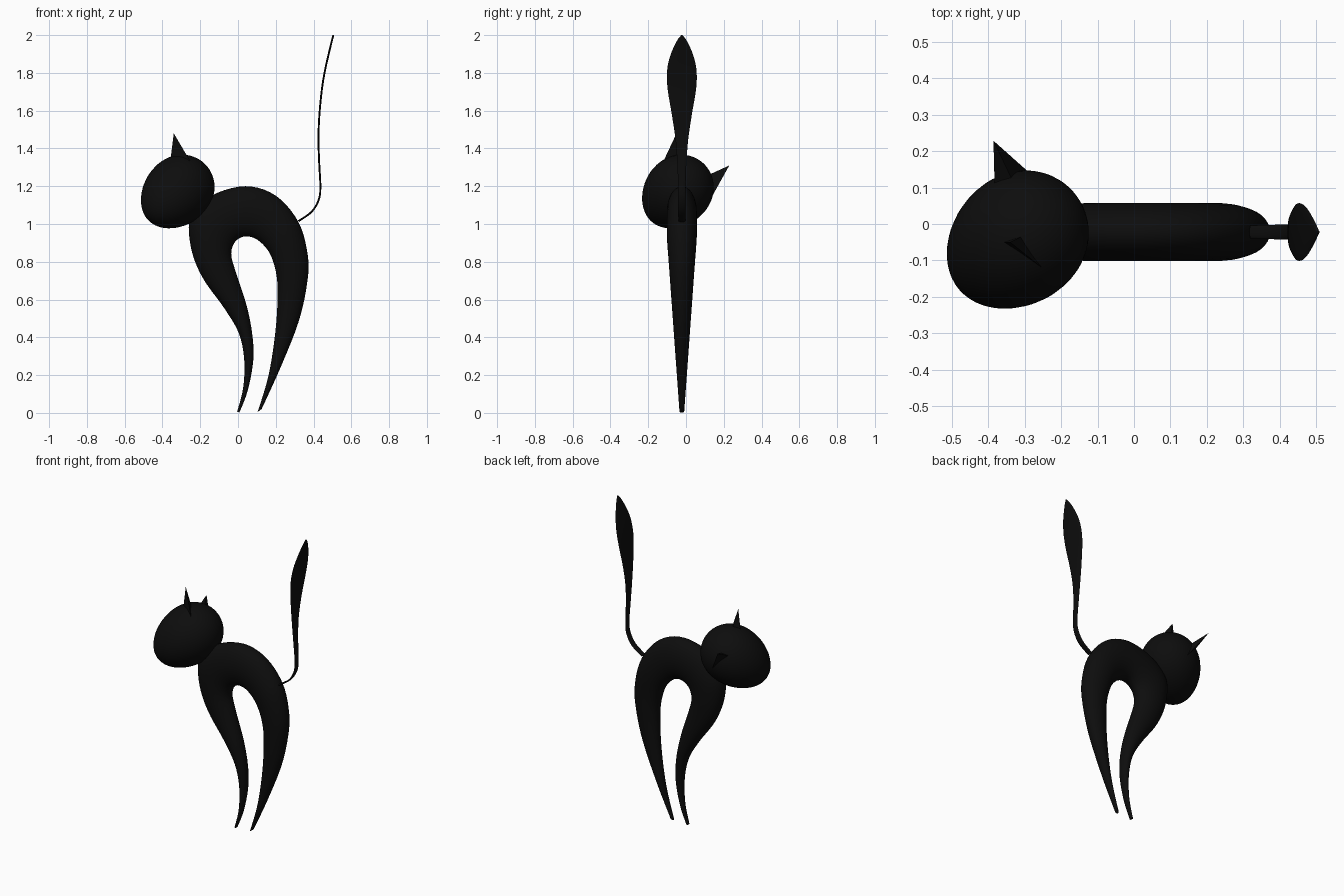
import bpy, bmesh, math
from mathutils import Vector

if "Cube" in bpy.data.objects:
    bpy.data.objects.remove(bpy.data.objects["Cube"], do_unlink=True)

MID_Y = -0.022

black = bpy.data.materials.new("matte black")
black.use_nodes = True
black.diffuse_color = (0.004, 0.004, 0.004, 1)
black.node_tree.nodes["Principled BSDF"].inputs["Base Color"].default_value = black.diffuse_color


def finish(name, bm, smooth=True):
    bmesh.ops.recalc_face_normals(bm, faces=bm.faces)
    mesh = bpy.data.meshes.new(name)
    bm.to_mesh(mesh)
    bm.free()
    mesh.materials.append(black)
    obj = bpy.data.objects.new(name, mesh)
    bpy.context.collection.objects.link(obj)
    if smooth:
        bpy.ops.object.select_all(action='DESELECT')
        obj.select_set(True)
        bpy.context.view_layer.objects.active = obj
        bpy.ops.object.shade_smooth_by_angle(angle=math.radians(50))
    return obj


def blend(p0, p1, p2, p3, t):
    """Smooth curve value between p1 and p2."""
    return (p1 * 2 + (p2 - p0) * t + (p0 * 2 - p1 * 5 + p2 * 4 - p3) * t ** 2
            + (p1 * 3 - p0 - p2 * 3 + p3) * t ** 3) / 2


def refine(stations, steps):
    last = len(stations) - 1
    result = []
    for i in range(last):
        near = [stations[min(max(i + k, 0), last)] for k in (-1, 0, 1, 2)]
        for s in range(steps):
            result.append([blend(*column, s / steps) for column in zip(*near)])
    return result + [stations[last]]


def loft(name, stations, sides=32, steps=5):
    """Skin elliptical rings, each given as centre, first axis, second axis."""
    bm = bmesh.new()
    rings = []
    for centre, a, b in refine(stations, steps):
        angles = [math.tau * k / sides for k in range(sides)]
        rings.append([bm.verts.new(centre + a * math.cos(t) + b * math.sin(t)) for t in angles])
    for low, high in zip(rings, rings[1:]):
        for k in range(sides):
            n = (k + 1) % sides
            bm.faces.new((low[k], low[n], high[n], high[k]))
    bm.faces.new(rings[0])
    bm.faces.new(rings[-1])
    return finish(name, bm)


# Arched body and both legs: outer edge x, z and matching inner edge x, z
arch = [
    (-0.005, 0.005, 0.008, 0.003), (0.027, 0.13, 0.052, 0.12), (0.033, 0.28, 0.081, 0.28),
    (0.005, 0.42, 0.075, 0.42), (-0.07, 0.55, 0.045, 0.57), (-0.19, 0.72, -0.01, 0.74),
    (-0.25, 0.88, -0.035, 0.83), (-0.25, 1.04, -0.027, 0.885), (-0.14, 1.15, 0.0, 0.92),
    (0.04, 1.2, 0.045, 0.935), (0.2, 1.15, 0.105, 0.915), (0.32, 1.01, 0.165, 0.85),
    (0.37, 0.83, 0.2, 0.75), (0.365, 0.68, 0.21, 0.63), (0.32, 0.48, 0.198, 0.43),
    (0.225, 0.24, 0.162, 0.2), (0.125, 0.02, 0.104, 0.005)]
body = []
for ox, oz, ix, iz in arch:
    outer, inner = Vector((ox, MID_Y, oz)), Vector((ix, MID_Y, iz))
    centre = (outer + inner) / 2
    half = 0.012 + 0.067 * min(1, centre.z / 0.93)
    body.append((centre, (outer - inner) / 2, Vector((0, half, 0))))
loft("arched_body", body)

# Flat paddle tail: x, z, half width
tail_path = [
    (0.32, 1.015, 0.018), (0.39, 1.065, 0.02), (0.428, 1.13, 0.02), (0.436, 1.2, 0.02),
    (0.43, 1.32, 0.024), (0.426, 1.45, 0.034), (0.431, 1.58, 0.053), (0.445, 1.72, 0.076),
    (0.462, 1.82, 0.077), (0.48, 1.9, 0.058), (0.497, 1.97, 0.026), (0.505, 2.0, 0.003)]
tail = []
for i, (x, z, half) in enumerate(tail_path):
    before, after = tail_path[max(i - 1, 0)], tail_path[min(i + 1, len(tail_path) - 1)]
    along = Vector((after[0] - before[0], 0, after[1] - before[1])).normalized()
    tail.append((Vector((x, MID_Y, z)), Vector((along.z, 0, -along.x)) * 0.005,
                 Vector((0, half, 0))))
loft("tail", tail, sides=16)

# Egg-shaped head narrowing toward the muzzle
muzzle = Vector((-0.6, -0.5, -0.6)).normalized()
side_a = muzzle.orthogonal().normalized()
side_b = muzzle.cross(side_a)
head = []
for k in range(33):
    phi = math.pi * (0.01 + 0.98 * k / 32)
    r = 0.177 * math.sin(phi) * (1 + 0.1 * math.cos(phi))
    centre = Vector((-0.326, -0.05, 1.165)) - muzzle * 0.222 * math.cos(phi)
    head.append((centre, side_a * r, side_b * r))
loft("head", head, sides=40, steps=1)

# Thin pointed ears, mirrored across the tilted middle plane of the head
across = Vector((-0.14, 0.85, -0.52)).normalized()
plane = Vector((-0.36, 0.09, 1.395))
ear = [Vector(p) for p in ((-0.34, -0.05, 1.48), (-0.36, -0.05, 1.32),
                           (-0.24, -0.13, 1.31), (-0.3, -0.03, 1.32))]
mirrored = [p - across * 2 * (p - plane).dot(across) for p in ear]
for name, points in (("right_ear", mirrored), ("left_ear", ear)):
    bm = bmesh.new()
    corners = [bm.verts.new(p) for p in points]
    bmesh.ops.convex_hull(bm, input=corners)
    finish(name, bm, smooth=False)
